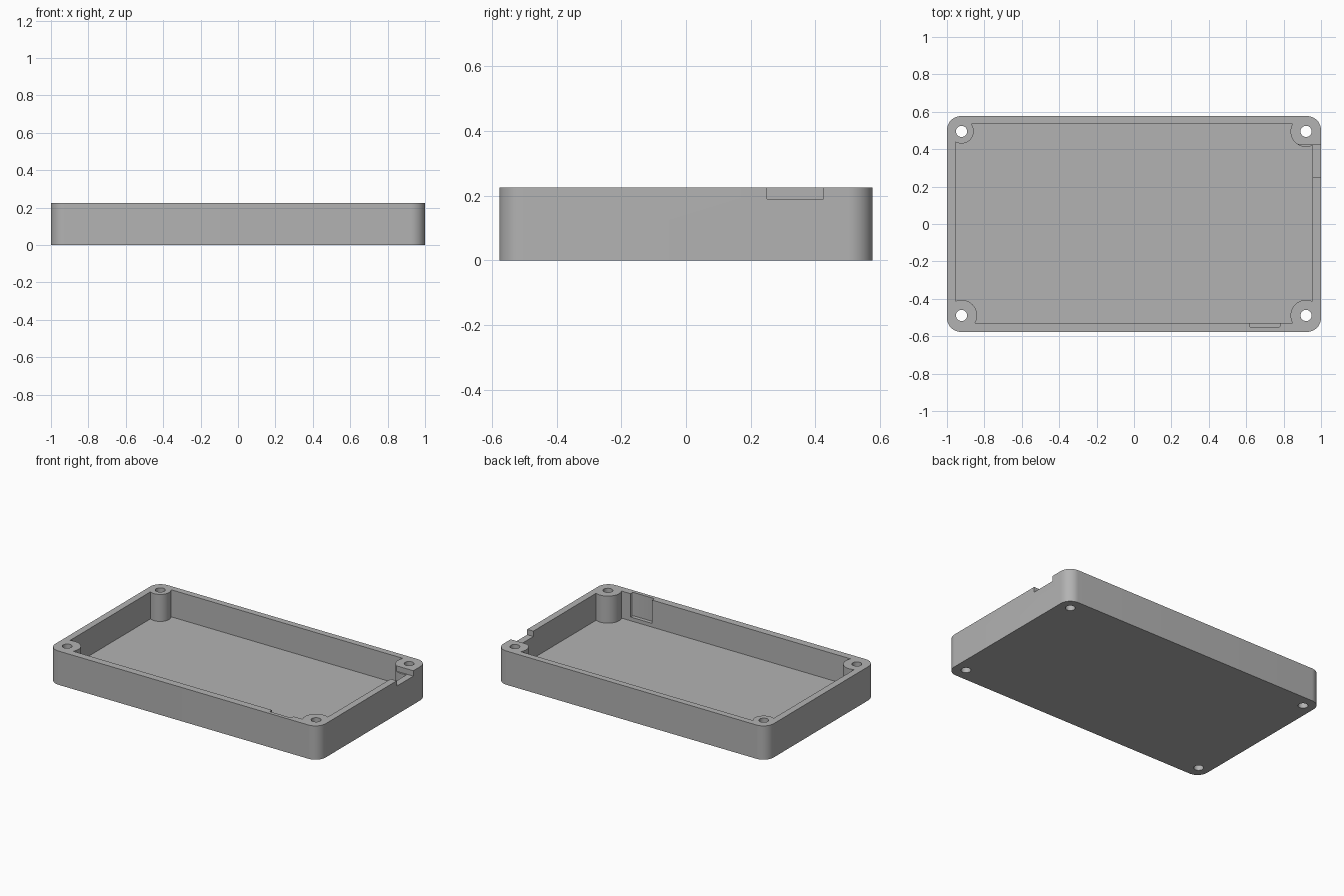
import bpy
import bmesh
from math import cos, sin, pi

if "Cube" in bpy.data.objects:
    bpy.data.objects.remove(bpy.data.objects["Cube"], do_unlink=True)

HEIGHT, FLOOR = 0.226, 0.045

grey = bpy.data.materials.new("plain grey")
grey.use_nodes = True
grey.diffuse_color = (0.45, 0.45, 0.45, 1)
grey.node_tree.nodes["Principled BSDF"].inputs["Base Color"].default_value = grey.diffuse_color


def prism(name, outline, z0, z1):
    """Extrude a counter-clockwise outline from z0 to z1."""
    bm = bmesh.new()
    base = bm.faces.new([bm.verts.new((x, y, z0)) for x, y in outline])
    top = bmesh.ops.extrude_face_region(bm, geom=[base])["geom"]
    verts = [v for v in top if isinstance(v, bmesh.types.BMVert)]
    bmesh.ops.translate(bm, verts=verts, vec=(0, 0, z1 - z0))
    bmesh.ops.recalc_face_normals(bm, faces=bm.faces)
    mesh = bpy.data.meshes.new(name)
    bm.to_mesh(mesh)
    bm.free()
    mesh.materials.append(grey)
    obj = bpy.data.objects.new(name, mesh)
    bpy.context.collection.objects.link(obj)
    return obj


def rectangle(x0, x1, y0, y1):
    return [(x0, y0), (x1, y0), (x1, y1), (x0, y1)]


def circle(x, y, r, n=48):
    return [(x + r * cos(2 * pi * i / n), y + r * sin(2 * pi * i / n)) for i in range(n)]


def rounded(x0, x1, y0, y1, r, n=12):
    points = []
    centres = [(x1 - r, y1 - r), (x0 + r, y1 - r), (x0 + r, y0 + r), (x1 - r, y0 + r)]
    for corner, (cx, cy) in enumerate(centres):
        for i in range(n + 1):
            a = (corner + i / n) * pi / 2
            points.append((cx + r * cos(a), cy + r * sin(a)))
    return points


def select_only(obj):
    bpy.ops.object.select_all(action="DESELECT")
    obj.select_set(True)
    bpy.context.view_layer.objects.active = obj


def cut(target, cutter):
    """Subtract the cutter from the target and discard the cutter."""
    mod = target.modifiers.new("cut", "BOOLEAN")
    mod.operation, mod.solver, mod.object = "DIFFERENCE", "EXACT", cutter
    cutter.hide_render = True
    select_only(target)
    bpy.ops.object.modifier_apply(modifier=mod.name)
    bpy.data.objects.remove(cutter, do_unlink=True)


# Screw positions with the radius of the post around each
screws = [(-0.922, -0.489, 0.083), (0.92, -0.489, 0.083),
          (0.92, 0.495, 0.083), (-0.922, 0.495, 0.065)]

# Outer block with rounded upright corners
tray = prism("open_case_base", rounded(-1, 1, -0.577, 0.577, 0.075), 0, HEIGHT)

# Cavity, leaving the four screw posts standing
cavity = prism("cavity_cutter", rectangle(-0.955, 0.955, -0.528, 0.535), FLOOR, 0.4)
for x, y, r in screws:
    cut(cavity, prism("post_cutter", circle(x, y, r), -0.1, 0.5))
cut(tray, cavity)

# Screw holes right through the posts
for x, y, r in screws:
    cut(tray, prism("hole_cutter", circle(x, y, 0.03, 32), -0.1, 0.5))

# Cable notch in the left wall and post
cut(tray, prism("notch_cutter", rectangle(0.8, 1.1, 0.25, 0.425), 0.19, 0.5))

# Shallow pocket inside the front wall
cut(tray, prism("pocket_cutter", rounded(0.62, 0.78, -0.553, -0.48, 0.008, 4), 0.07, 0.5))

select_only(tray)
bpy.ops.object.shade_smooth_by_angle(angle=pi / 6)
